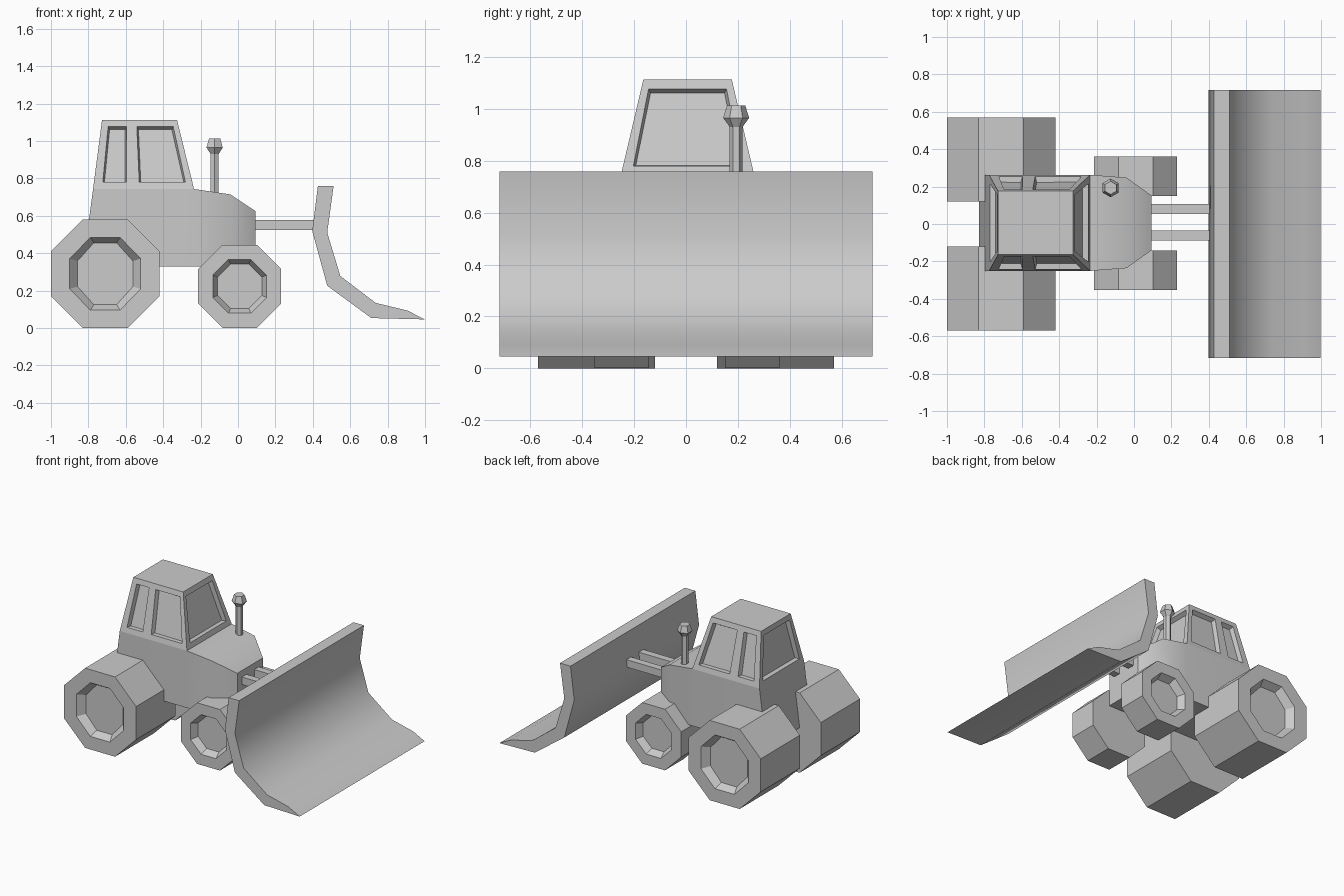
import bpy, bmesh
from math import cos, sin, pi

if "Cube" in bpy.data.objects:
    bpy.data.objects.remove(bpy.data.objects["Cube"])

CY = 0.006  # the body sits slightly off the centre line


def finish(name, bm, smooth=None):
    bmesh.ops.recalc_face_normals(bm, faces=bm.faces)
    mesh = bpy.data.meshes.new(name)
    bm.to_mesh(mesh)
    bm.free()
    ob = bpy.data.objects.new(name, mesh)
    bpy.context.collection.objects.link(ob)
    if smooth:
        bpy.ops.object.select_all(action='DESELECT')
        ob.select_set(True)
        bpy.context.view_layer.objects.active = ob
        bpy.ops.object.shade_smooth_by_angle(angle=smooth)
    return ob


def loft(name, rings, smooth=None):
    """Skin a series of equal-length point rings and cap both ends."""
    bm = bmesh.new()
    vs = [[bm.verts.new(p) for p in r] for r in rings]
    n = len(rings[0])
    for a, b in zip(vs, vs[1:]):
        for i in range(n):
            j = (i + 1) % n
            bm.faces.new((a[i], a[j], b[j], b[i]))
    bm.faces.new(vs[0])
    bm.faces.new(vs[-1])
    return finish(name, bm, smooth)


# Octagonal wheels with a recessed hub on the outer side
def wheel(name, side, cx, cz, r, y_in, y_out, hub, hub_floor, cy):
    def ring(ax, az, y):
        k = 1 / cos(pi / 8)
        return [(cx + ax * k * cos(pi / 8 + i * pi / 4), cy + side * y,
                 cz + az * k * sin(pi / 8 + i * pi / 4)) for i in range(8)]
    loft(name, [ring(r, r, y_in), ring(r, r, y_out),
                ring(*hub, y_out), ring(*hub_floor, y_out - 0.05)])


for side, label in ((-1, "right"), (1, "left")):
    wheel("rear_wheel_" + label, side, -0.71, 0.292, 0.29, 0.12, 0.57,
          (0.19, 0.195), (0.148, 0.165), 0)
    wheel("front_wheel_" + label, side, 0.009, 0.225, 0.222, 0.146, 0.356,
          (0.144, 0.144), (0.118, 0.118), 0.004)

# Body with tapered hood: x at bottom, x at top, half width, top height
stations = [(-0.83, -0.775, 0.257, 0.745), (-0.235, -0.235, 0.257, 0.745),
            (-0.04, -0.04, 0.242, 0.716), (0.093, 0.093, 0.147, 0.627)]
loft("body", [[(xb, CY - w, 0.33), (xb, CY + w, 0.33), (xt, CY + w, zt), (xt, CY - w, zt)]
              for xb, xt, w, zt in stations], 0.7)

# Cabin: tapered box whose walls are grids with sunken window panels
bm = bmesh.new()
base = [(-0.775, -0.257), (-0.235, -0.257), (-0.235, 0.257), (-0.775, 0.257)]
roof = [(-0.727, -0.17), (-0.326, -0.17), (-0.326, 0.17), (-0.727, 0.17)]
v_cuts = [0, 0.1, 0.9, 1]
side_cuts, end_cuts = [0, 0.09, 0.33, 0.46, 0.93, 1], [0, 0.08, 0.92, 1]
windows = []
for k in range(4):
    j = (k + 1) % 4
    cuts = side_cuts if k % 2 == 0 else end_cuts
    if k == 2:
        cuts = [1 - u for u in reversed(side_cuts)]

    def point(u, v):
        p = [(base[k][i] * (1 - u) + base[j][i] * u) * (1 - v)
             + (roof[k][i] * (1 - u) + roof[j][i] * u) * v for i in range(2)]
        return (p[0], p[1] + CY, 0.745 + 0.37 * v)
    grid = [[bm.verts.new(point(u, v)) for u in cuts] for v in v_cuts]
    for r in range(3):
        for c in range(len(cuts) - 1):
            f = bm.faces.new((grid[r][c], grid[r][c + 1], grid[r + 1][c + 1], grid[r + 1][c]))
            if r == 1 and c % 2 == 1:
                windows.append(f)
bmesh.ops.remove_doubles(bm, verts=bm.verts, dist=1e-4)
bmesh.ops.holes_fill(bm, edges=[e for e in bm.edges if e.is_boundary], sides=0)
bmesh.ops.recalc_face_normals(bm, faces=bm.faces)
bmesh.ops.inset_individual(bm, faces=windows, thickness=0.012, depth=-0.03)
finish("cabin", bm)

# Six-sided exhaust pipe with flared cap
loft("exhaust_pipe", [[(-0.125 + r * cos(pi / 2 + i * pi / 3),
                        0.193 + r * sin(pi / 2 + i * pi / 3), z) for i in range(6)]
                      for r, z in ((0.025, 0.65), (0.025, 0.932), (0.05, 0.967), (0.035, 1.014))])

# Push rods holding the blade
for side, label in ((-1, "right"), (1, "left")):
    y0 = 0.009 + side * 0.071
    loft("push_rod_" + label, [[(x, y0 - 0.026, 0.526), (x, y0 + 0.026, 0.526),
                                (x, y0 + 0.026, 0.58), (x, y0 - 0.026, 0.58)]
                               for x in (0.05, 0.43)])

# Wide curved blade extruded from its side profile
profile = [(0.427, 0.76), (0.397, 0.52), (0.477, 0.228), (0.713, 0.055), (0.998, 0.048),
           (0.907, 0.095), (0.736, 0.136), (0.547, 0.28), (0.477, 0.512), (0.511, 0.76)]
loft("blade", [[(x, y, z) for x, z in profile] for y in (-0.717, 0.717)], 0.7)

bpy.context.view_layer.update()
low = min((o.matrix_world @ v.co).z for o in bpy.data.objects for v in o.data.vertices)
for o in bpy.data.objects:
    o.location.z -= low
